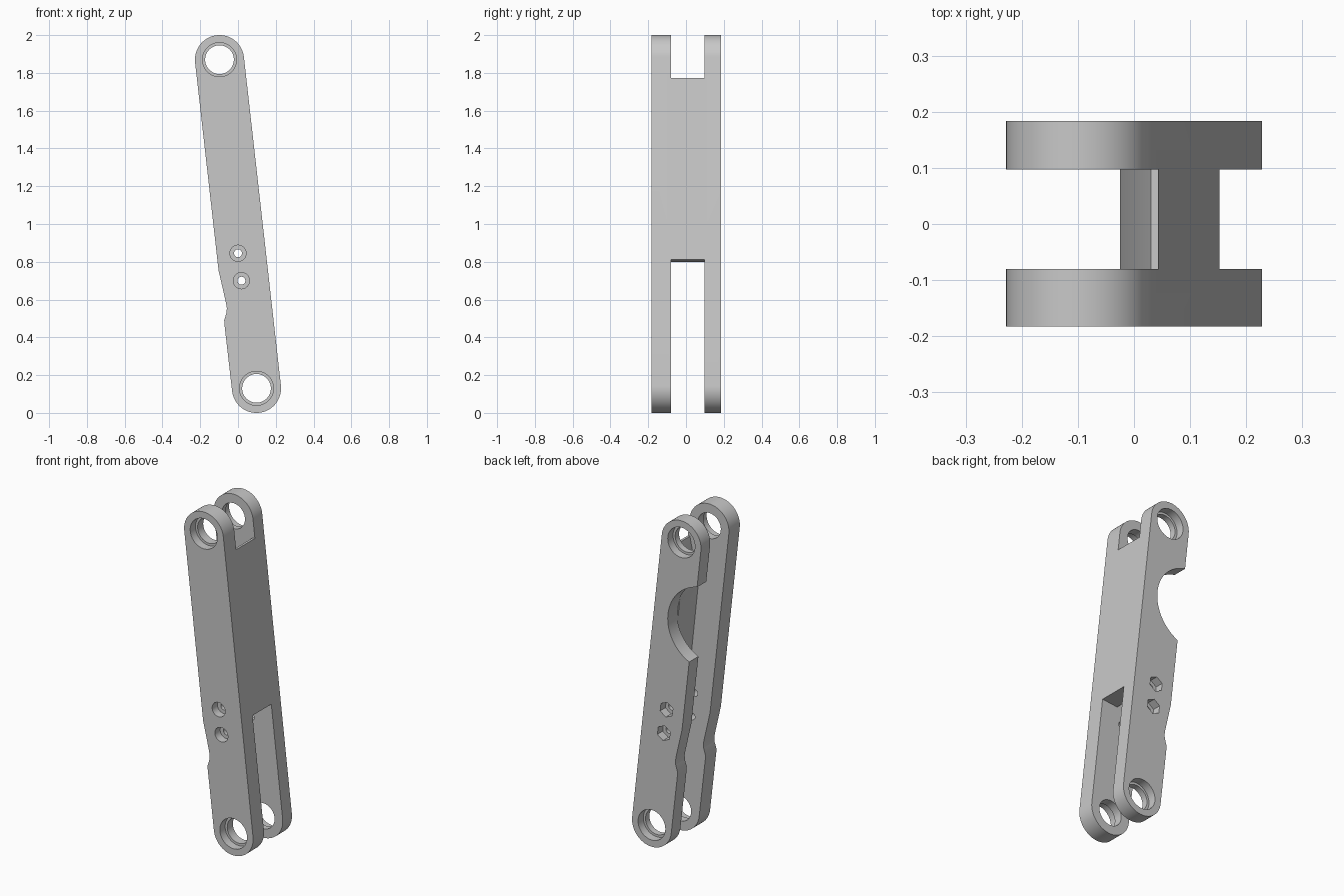
import bpy
import math
from mathutils import Vector

if "Cube" in bpy.data.objects:
    bpy.data.objects.remove(bpy.data.objects["Cube"], do_unlink=True)

mat = bpy.data.materials.new("plain_grey")
mat.use_nodes = True
GREY = (0.58, 0.58, 0.58, 1)
mat.diffuse_color = GREY
mat.node_tree.nodes["Principled BSDF"].inputs["Base Color"].default_value = GREY

FRONT, BACK = -0.183, 0.184          # outer faces
IN_FRONT, IN_BACK = -0.08, 0.097     # inner faces of the two side plates
TOP, BOTTOM, R = Vector((-0.098, 1.87)), Vector((0.098, 0.13)), 0.13


def arc(c, r, a0, a1, n):
    """Points on an arc in the xz plane."""
    angles = [a0 + (a1 - a0) * i / n for i in range(n + 1)]
    return [(c[0] + r * math.cos(a), c[1] + r * math.sin(a)) for a in angles]


def circle(c, r, n=64, turn=0.0):
    return arc(c, r, turn, turn + math.tau, n)[:-1]


def prism(name, pts, y0, y1):
    """Extrude a counter-clockwise xz outline from y0 to y1."""
    n = len(pts)
    verts = [(x, y, z) for y in (y0, y1) for x, z in pts]
    faces = [list(range(n)), list(range(2 * n - 1, n - 1, -1))]
    faces += [[(i + 1) % n, i, n + i, n + (i + 1) % n] for i in range(n)]
    mesh = bpy.data.meshes.new(name)
    mesh.from_pydata(verts, [], faces)
    mesh.materials.append(mat)
    obj = bpy.data.objects.new(name, mesh)
    bpy.context.collection.objects.link(obj)
    return obj


def cut(body, name, pts, y0, y1):
    """Subtract an extruded outline, then drop the cutter."""
    cutter = prism(name, pts, y0, y1)
    cutter.hide_render = True
    mod = body.modifiers.new(name, "BOOLEAN")
    mod.operation = "DIFFERENCE"
    mod.solver = "EXACT"
    mod.object = cutter
    bpy.context.view_layer.objects.active = body
    bpy.ops.object.modifier_apply(modifier=mod.name)
    bpy.data.objects.remove(cutter, do_unlink=True)


# Arm outline: two round ends, straight right edge, relieved left edge
axis = TOP - BOTTOM
side = math.atan2(axis.y, axis.x) - math.pi / 2
outline = arc(TOP, R, side, side + math.pi, 40)
outline += [(-0.107, 0.79), (-0.102, 0.75), (-0.063, 0.58), (-0.059, 0.555),
            (-0.061, 0.53), (-0.073, 0.49), (-0.072, 0.47)]
outline += arc(BOTTOM, R, side + math.pi, side + math.tau, 40)
arm = prism("link_arm", outline, FRONT, BACK)

# Channel between the side plates, leaving the tapered web on one side
channel = [(0.5, 2.5), (-0.5, 2.5), (-0.5, -0.5), (0.5, -0.5), (0.5, 0.848),
           (0.05, 0.8), (-0.025, 1.5), (0.03, 1.773), (0.5, 1.775)]
cut(arm, "channel", channel, IN_FRONT, IN_BACK)

# Pivot bores with bearing seats on both outer faces
for c in (TOP, BOTTOM):
    cut(arm, "pivot_bore", circle(c, 0.076), -0.5, 0.5)
    cut(arm, "front_seat", circle(c, 0.09), -0.5, FRONT + 0.05)
    cut(arm, "back_seat", circle(c, 0.09), BACK - 0.05, 0.5)

# Bolt holes: round recess in front, hexagonal nut pocket behind
for c in ((0.0, 0.845), (0.018, 0.7)):
    cut(arm, "bolt_hole", circle(c, 0.021, 32), -0.5, 0.5)
    cut(arm, "bolt_recess", circle(c, 0.043, 40), -0.5, FRONT + 0.05)
    cut(arm, "nut_pocket", circle(c, 0.046, 6, side + math.pi / 6), BACK - 0.05, 0.5)

# Large round clearance in the edge of the back plate
cut(arm, "clearance", circle((-0.252, 1.392), 0.244, 96), 0.09, 0.5)

bpy.ops.object.select_all(action="DESELECT")
arm.select_set(True)
bpy.context.view_layer.objects.active = arm
bpy.ops.object.shade_smooth_by_angle(angle=math.radians(25))
